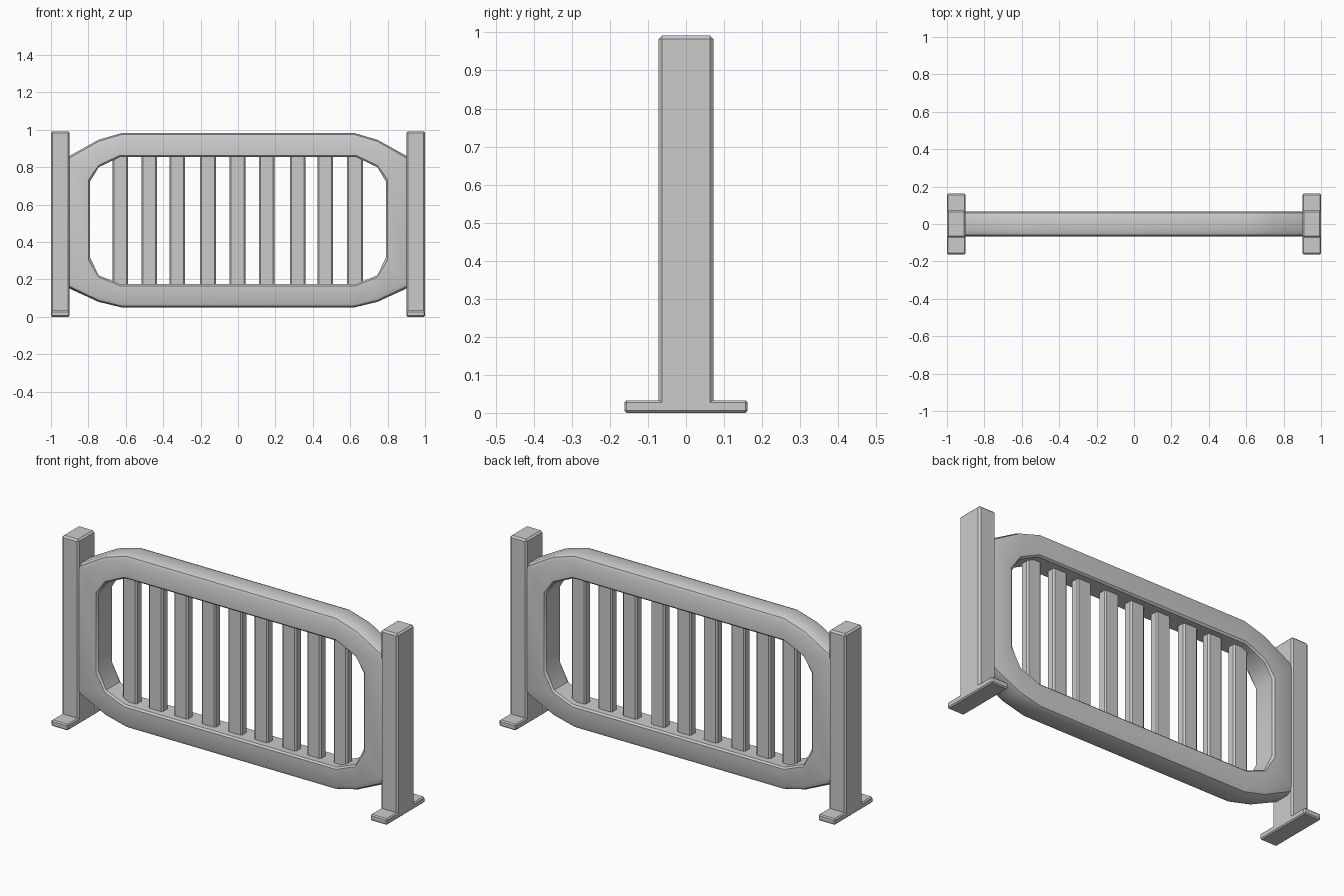
import bpy, bmesh

if "Cube" in bpy.data.objects:
    bpy.data.objects.remove(bpy.data.objects["Cube"])

def finish(name, bm):
    bmesh.ops.recalc_face_normals(bm, faces=bm.faces)
    me = bpy.data.meshes.new(name)
    bm.to_mesh(me)
    bm.free()
    ob = bpy.data.objects.new(name, me)
    bpy.context.collection.objects.link(ob)
    return ob

def box(name, x, y, z, chamfer):
    """Chamfered box from (min, max) ranges."""
    bm = bmesh.new()
    bmesh.ops.create_cube(bm, size=1)
    for v in bm.verts:
        v.co = [r[0] + (c + 0.5) * (r[1] - r[0]) for c, r in zip(v.co, (x, y, z))]
    bmesh.ops.bevel(bm, geom=bm.edges[:], offset=chamfer, segments=1,
                    affect='EDGES', profile=0.5)
    return finish(name, bm)

# End posts and their feet
for side, s in (("left", -1), ("right", 1)):
    xr = (-1.0, -0.9) if s < 0 else (0.9, 1.0)
    box(side + "_post", xr, (-0.072, 0.072), (0.005, 0.992), 0.009)
    box(side + "_foot", xr, (-0.162, 0.162), (0.0, 0.033), 0.006)

# Rail frame: one rounded cross-section swept between outer and inner outlines
def outline(top, bottom):
    right_top = [(x, z) for x, z in top]
    right_bot = [(x, z) for x, z in reversed(bottom)]
    right = right_top + right_bot
    return right + [(-x, z) for x, z in reversed(right)]

outer = outline([(0.62, 0.983), (0.745, 0.947), (0.925, 0.847)],
                [(0.62, 0.05), (0.745, 0.08), (0.925, 0.162)])
inner = outline([(0.63, 0.855), (0.745, 0.80), (0.79, 0.725)],
                [(0.63, 0.175), (0.745, 0.222), (0.79, 0.315)])
half = [(0, 0.042), (0.06, 0.059), (0.2, 0.067), (0.93, 0.067), (1, 0.058)]
section = half + [(t, -y) for t, y in reversed(half)]

bm = bmesh.new()
rings = [[bm.verts.new((ox + (ix - ox) * t, y, oz + (iz - oz) * t)) for t, y in section]
         for (ox, oz), (ix, iz) in zip(outer, inner)]
n, m = len(rings), len(section)
for i in range(n):
    a, b = rings[i], rings[(i + 1) % n]
    for j in range(m):
        k = (j + 1) % m
        bm.faces.new((a[j], a[k], b[k], b[j]))
frame = finish("rail_frame", bm)
bpy.context.view_layer.objects.active = frame
frame.select_set(True)
bpy.ops.object.shade_smooth_by_angle(angle=0.6)

# Upright slats
for i, x in enumerate((-0.63, -0.475, -0.325, -0.16, -0.003, 0.153, 0.32, 0.467, 0.625)):
    box(f"slat_{i + 1}", (x - 0.042, x + 0.042), (-0.025, 0.025), (0.163, 0.867), 0.008)
